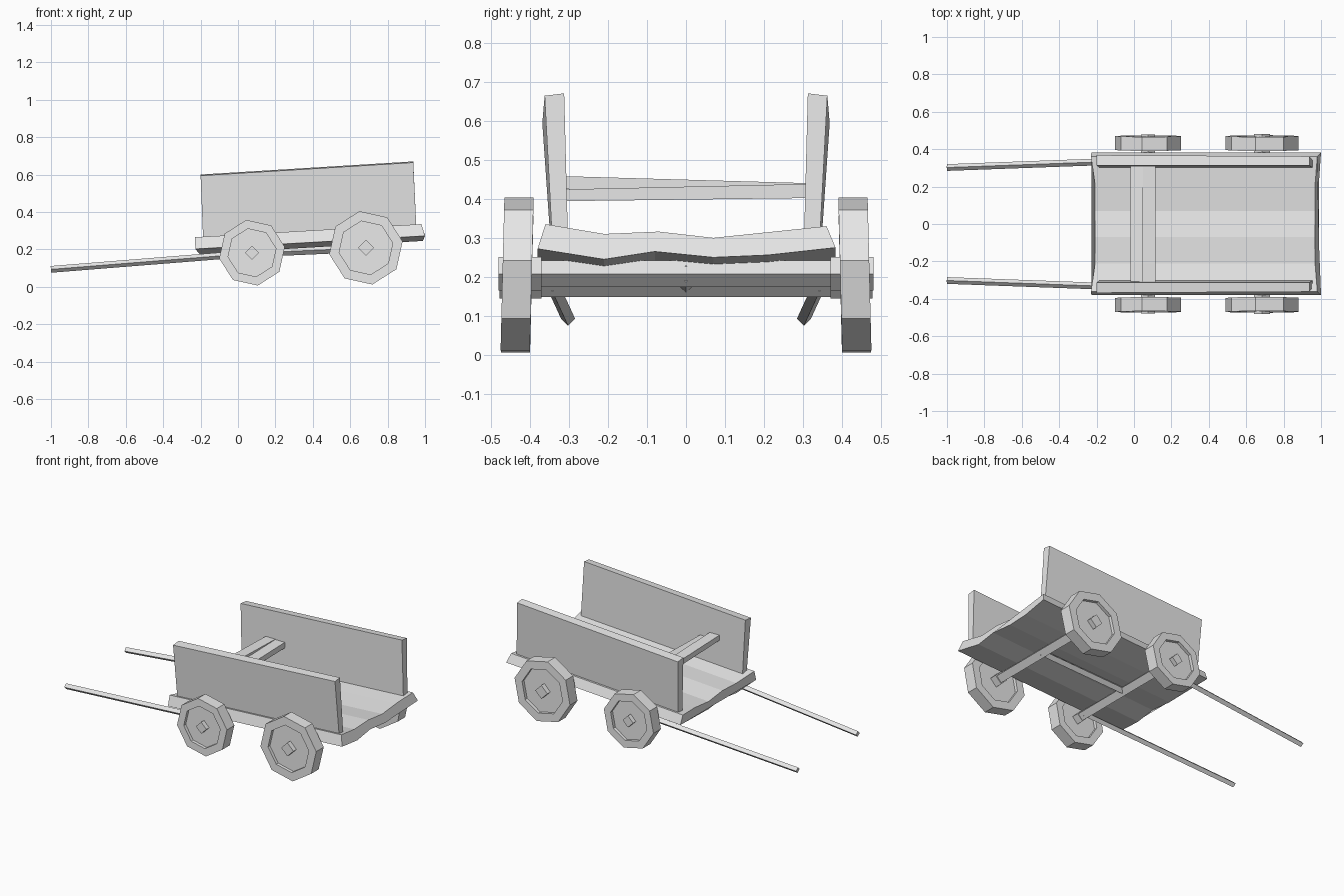
import bpy
import bmesh
from math import cos, sin, radians
from mathutils import Vector

if "Cube" in bpy.data.objects:
    bpy.data.objects.remove(bpy.data.objects["Cube"], do_unlink=True)

grey = bpy.data.materials.new("plain_grey")
grey.use_nodes = True
grey.diffuse_color = (0.8, 0.8, 0.8, 1)
grey.node_tree.nodes["Principled BSDF"].inputs["Base Color"].default_value = grey.diffuse_color


def loft(name, rings):
    """Skin a list of matching closed rings and cap both ends."""
    bm = bmesh.new()
    loops = [[bm.verts.new(p) for p in ring] for ring in rings]
    n = len(loops[0])
    for a, b in zip(loops, loops[1:]):
        for i in range(n):
            j = (i + 1) % n
            bm.faces.new((a[i], a[j], b[j], b[i]))
    bm.faces.new(loops[0])
    bm.faces.new(loops[-1])
    bmesh.ops.recalc_face_normals(bm, faces=bm.faces)
    mesh = bpy.data.meshes.new(name)
    bm.to_mesh(mesh)
    bm.free()
    mesh.materials.append(grey)
    obj = bpy.data.objects.new(name, mesh)
    bpy.context.collection.objects.link(obj)
    return obj


def pole(name, start, end, r):
    """Square bar standing on its corner, between two points."""
    start, end = Vector(start), Vector(end)
    side = (end - start).cross(Vector((0, 0, 1))).normalized() * r
    up = side.cross(end - start).normalized() * r
    loft(name, [[p + side, p + up, p - side, p - up] for p in (start, end)])


def wheel(name, x, z, r, side):
    """Octagonal wheel with a recessed panel on both faces, slightly splayed."""
    inner = r * 0.73
    profile = [(inner, 0.415), (inner, 0.395), (r, 0.395),
               (r, 0.47), (inner, 0.47), (inner, 0.45)]
    rings = []
    for rad, y in profile:
        ring = []
        for k in range(8):
            a = radians(10 + 45 * k)
            dz = rad * sin(a)
            ring.append((x + rad * cos(a), side * (y - 0.025 * dz), z + dz))
        rings.append(ring)
    loft(name, rings)


# Warped floor, rising towards +x
top = [(-0.36, 0.335), (-0.21, 0.31), (-0.07, 0.316),
       (0.07, 0.30), (0.21, 0.314), (0.36, 0.33)]
bottom = [(0.383, 0.275), (0.21, 0.256), (0.07, 0.25),
          (-0.08, 0.265), (-0.21, 0.245), (-0.38, 0.272)]


def floor_ring(x_top, x_bottom, drop, bow):
    ring = []
    for pts, x in ((top, x_top), (bottom, x_bottom)):
        for y, z in pts:
            ring.append((x + (bow if abs(y) < 0.3 else 0), y, z - drop))
    return ring


loft("floor", [floor_ring(-0.23, -0.228, 0.07, 0.022),
               floor_ring(0.98, 1.0, 0, -0.012)])

# Leaning side panels, shafts and wheels on both sides
for side, label in ((1, "left"), (-1, "right")):
    ends = []
    for x_low, x_high, z_low, z_high, out in ((-0.185, -0.2, 0.22, 0.60, 0.368),
                                               (0.955, 0.937, 0.285, 0.67, 0.362)):
        ends.append([(x_low, side * 0.302, z_low), (x_low, side * 0.342, z_low),
                     (x_high, side * out, z_high - 0.006),
                     (x_high, side * 0.312, z_high)])
    loft(label + "_side_panel", ends)
    pole(label + "_shaft", (-1.0, side * 0.302, 0.093),
         (0.09, side * 0.342, 0.18), 0.018)
    wheel(label + "_small_wheel", 0.075, 0.182, 0.178, side)
    wheel(label + "_large_wheel", 0.684, 0.208, 0.199, side)
    pole(label + "_small_hub", (0.075, side * 0.37, 0.182),
         (0.075, side * 0.478, 0.182), 0.037)
    pole(label + "_large_hub", (0.684, side * 0.37, 0.208),
         (0.684, side * 0.48, 0.208), 0.043)

# Axles and the centre beam joining them
pole("small_axle", (0.075, -0.4, 0.182), (0.075, 0.4, 0.182), 0.033)
pole("large_axle", (0.684, -0.4, 0.208), (0.684, 0.4, 0.208), 0.034)
pole("centre_beam", (0.06, 0, 0.18), (0.7, 0, 0.208), 0.022)


# Seat of two uneven planks
def plank(name, x0, x1, right, left):
    loft(name, [[(x0, y, lo), (x1, y, lo), (x1, y, hi), (x0, y, hi)]
                for y, (lo, hi) in ((-0.315, right), (0.315, left))])


plank("seat_plank_outer", -0.02, 0.048, (0.425, 0.458), (0.405, 0.44))
plank("seat_plank_inner", 0.044, 0.115, (0.394, 0.424), (0.402, 0.438))
